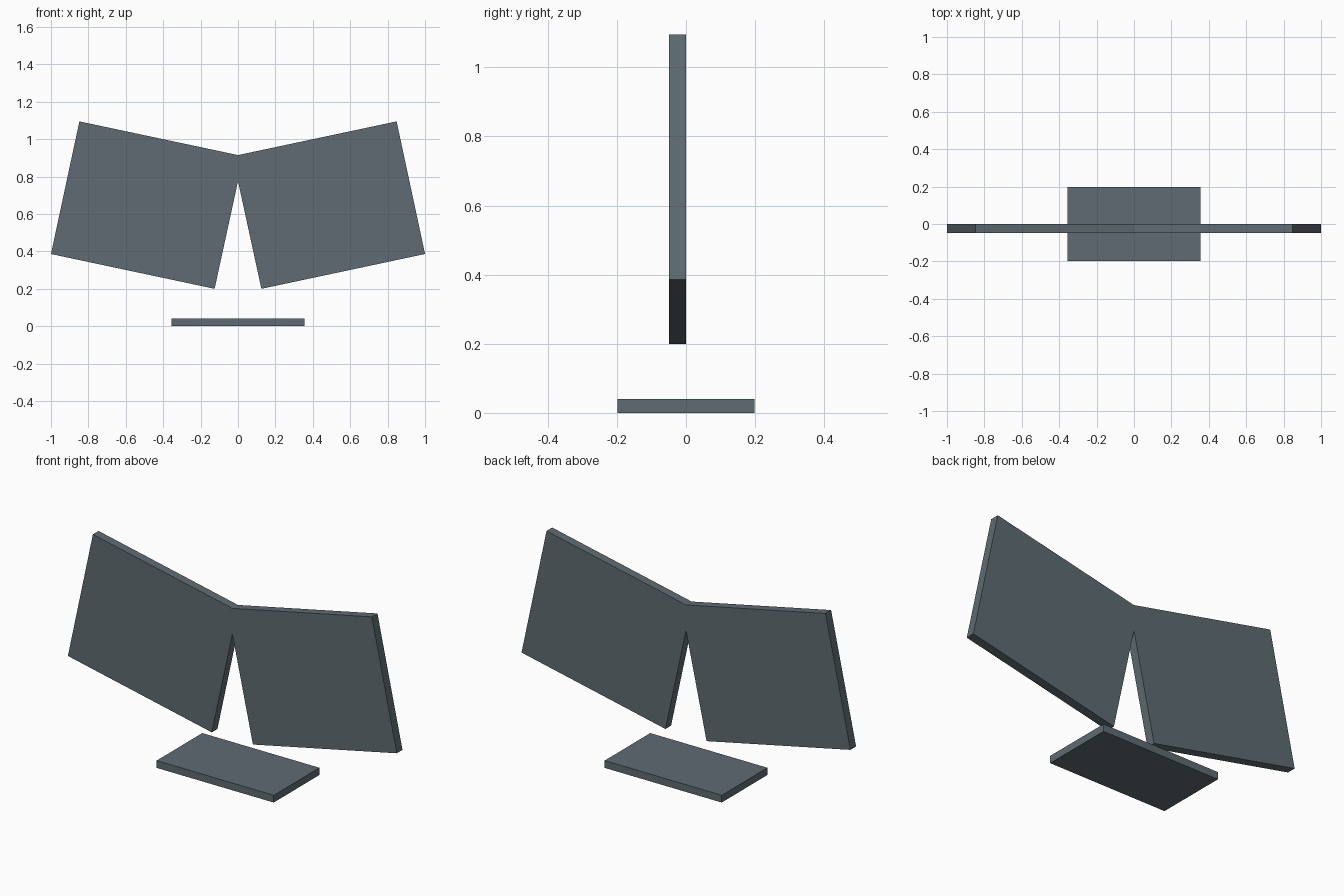
import bpy, bmesh

if "Cube" in bpy.data.objects:
    bpy.data.objects.remove(bpy.data.objects["Cube"])

slate = bpy.data.materials.new("slate_grey")
slate.diffuse_color = (0.112, 0.147, 0.168, 1.0)
slate.use_nodes = True
slate.node_tree.nodes["Principled BSDF"].inputs["Base Color"].default_value = slate.diffuse_color


def extrude_profile(name, points, y0, y1):
    """Extrude an (x, z) outline from y0 to y1."""
    bm = bmesh.new()
    face = bm.faces.new([bm.verts.new((x, y0, z)) for x, z in points])
    out = bmesh.ops.extrude_face_region(bm, geom=[face])
    verts = [v for v in out["geom"] if isinstance(v, bmesh.types.BMVert)]
    bmesh.ops.translate(bm, verts=verts, vec=(0, y1 - y0, 0))
    bmesh.ops.recalc_face_normals(bm, faces=bm.faces)
    mesh = bpy.data.meshes.new(name)
    bm.to_mesh(mesh)
    bm.free()
    mesh.materials.append(slate)
    obj = bpy.data.objects.new(name, mesh)
    bpy.context.collection.objects.link(obj)
    return obj


# Twin tilted screens joined at the middle, outlined on the right and mirrored
right = [(0, 0.775), (0.125, 0.2), (1.0, 0.386), (0.848, 1.095), (0, 0.915)]
left = [(-x, z) for x, z in reversed(right[1:-1])]
extrude_profile("twin_screens", right + left, -0.049, 0.0)

# Flat base plate
base = [(-0.356, 0), (0.356, 0), (0.356, 0.04), (-0.356, 0.04)]
extrude_profile("base_plate", base, -0.198, 0.198)
